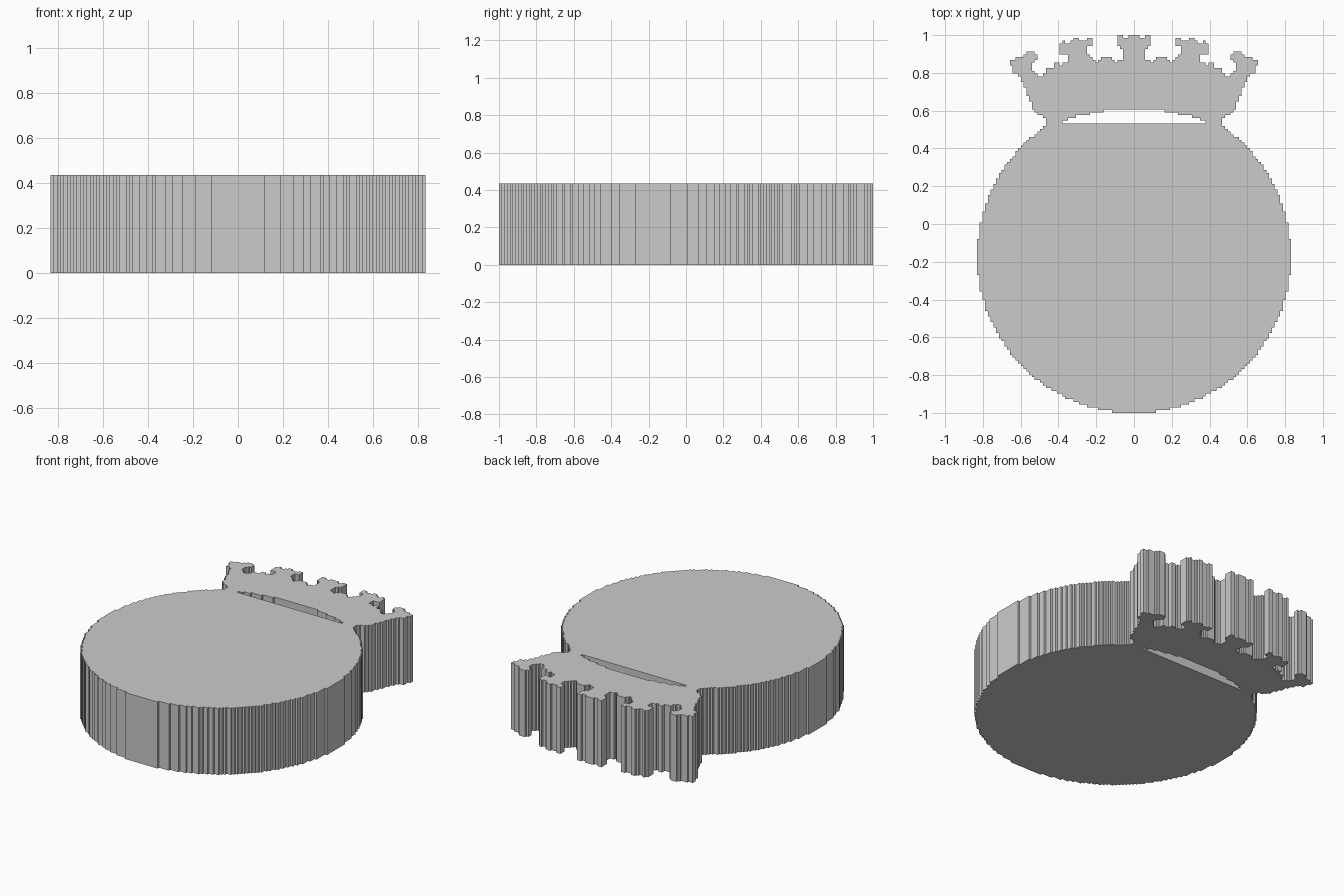
import bpy, bmesh, math

if "Cube" in bpy.data.objects:
    bpy.data.objects.remove(bpy.data.objects["Cube"])

STEP = 2 / 137      # size of one stair step in the outline
HEIGHT = 0.435


def stair(points):
    """Turn a smooth path into an axis-aligned stepped path."""
    cells = []

    def add(c):
        if cells and cells[-1] == c:
            return
        if len(cells) > 1 and cells[-2] == c:
            cells.pop()
            return
        cells.append(c)

    for (x0, y0), (x1, y1) in zip(points, points[1:]):
        n = max(1, int(math.hypot(x1 - x0, y1 - y0) / STEP * 8))
        for i in range(n + 1):
            t = i / n
            c = (round((x0 + (x1 - x0) * t) / STEP),
                 round((y0 + (y1 - y0) * t + 1) / STEP))
            if cells and c[0] != cells[-1][0] and c[1] != cells[-1][1]:
                add((c[0], cells[-1][1]))
            add(c)
    # drop points in the middle of straight runs
    keep = [c for i, c in enumerate(cells)
            if i in (0, len(cells) - 1)
            or not (cells[i - 1][0] == c[0] == cells[i + 1][0]
                    or cells[i - 1][1] == c[1] == cells[i + 1][1])]
    return [(x * STEP, y * STEP - 1) for x, y in keep]


def mirrored(half):
    """Close a right-half path with its mirror image."""
    return half + [(-x, y) for x, y in reversed(half) if x > 1e-6]


# Round body, right half, from the bottom up to the neck
CY, R = -0.17, 0.83
end = math.acos(0.475 / R)
body = [(R * math.cos(a), CY + R * math.sin(a))
        for a in (-math.pi / 2 + (end + math.pi / 2) * i / 200 for i in range(201))]

# Crown, right half, from the neck to the middle turret
crown = [
    (.465, .56), (.50, .575), (.53, .60), (.56, .68), (.585, .74), (.605, .785),
    (.635, .80), (.65, .835), (.665, .85), (.66, .865), (.625, .86), (.62, .885),
    (.60, .885), (.58, .89), (.575, .905), (.54, .91), (.515, .90), (.515, .87),
    (.535, .85), (.54, .81), (.50, .785), (.475, .79), (.465, .82), (.43, .82),
    (.42, .86), (.39, .845), (.36, .85), (.345, .865), (.355, .90), (.39, .90),
    (.395, .96), (.365, .975), (.355, .955), (.335, .955), (.325, .98),
    (.295, .98), (.285, .965), (.26, .965), (.25, .99), (.22, .99), (.215, .945),
    (.24, .94), (.245, .90), (.23, .88), (.20, .86), (.18, .875), (.155, .885),
    (.12, .875), (.10, .86), (.075, .865), (.06, .88), (.06, .93), (.088, .945),
    (.088, 1), (.058, 1), (.058, .985), (.03, .985), (.03, 1), (0, 1)]

# Curved slot between body and crown, right half
slot = [(0, .53), (.38, .53), (.38, .545), (.30, .57), (.20, .592), (.11, .605), (0, .61)]

# Filled, extruded profile
curve = bpy.data.curves.new("crowned_disc", 'CURVE')
curve.dimensions = '2D'
curve.fill_mode = 'BOTH'
curve.extrude = HEIGHT / 2
for half in (body + crown, slot):
    outline = mirrored(stair(half))
    spline = curve.splines.new('POLY')
    spline.points.add(len(outline) - 1)
    for p, (x, y) in zip(spline.points, outline):
        p.co = (x, y, 0, 1)
    spline.use_cyclic_u = True

disc = bpy.data.objects.new("crowned_disc", curve)
bpy.context.collection.objects.link(disc)
bpy.context.view_layer.objects.active = disc
disc.select_set(True)
bpy.ops.object.convert(target='MESH')
disc = bpy.context.object

# Weld caps to walls, stand on the ground, keep faces flat
bm = bmesh.new()
bm.from_mesh(disc.data)
bmesh.ops.remove_doubles(bm, verts=bm.verts, dist=1e-4)
bmesh.ops.translate(bm, verts=bm.verts, vec=(0, 0, HEIGHT / 2))
bmesh.ops.recalc_face_normals(bm, faces=bm.faces)
for f in bm.faces:
    f.smooth = False
bm.to_mesh(disc.data)
bm.free()
